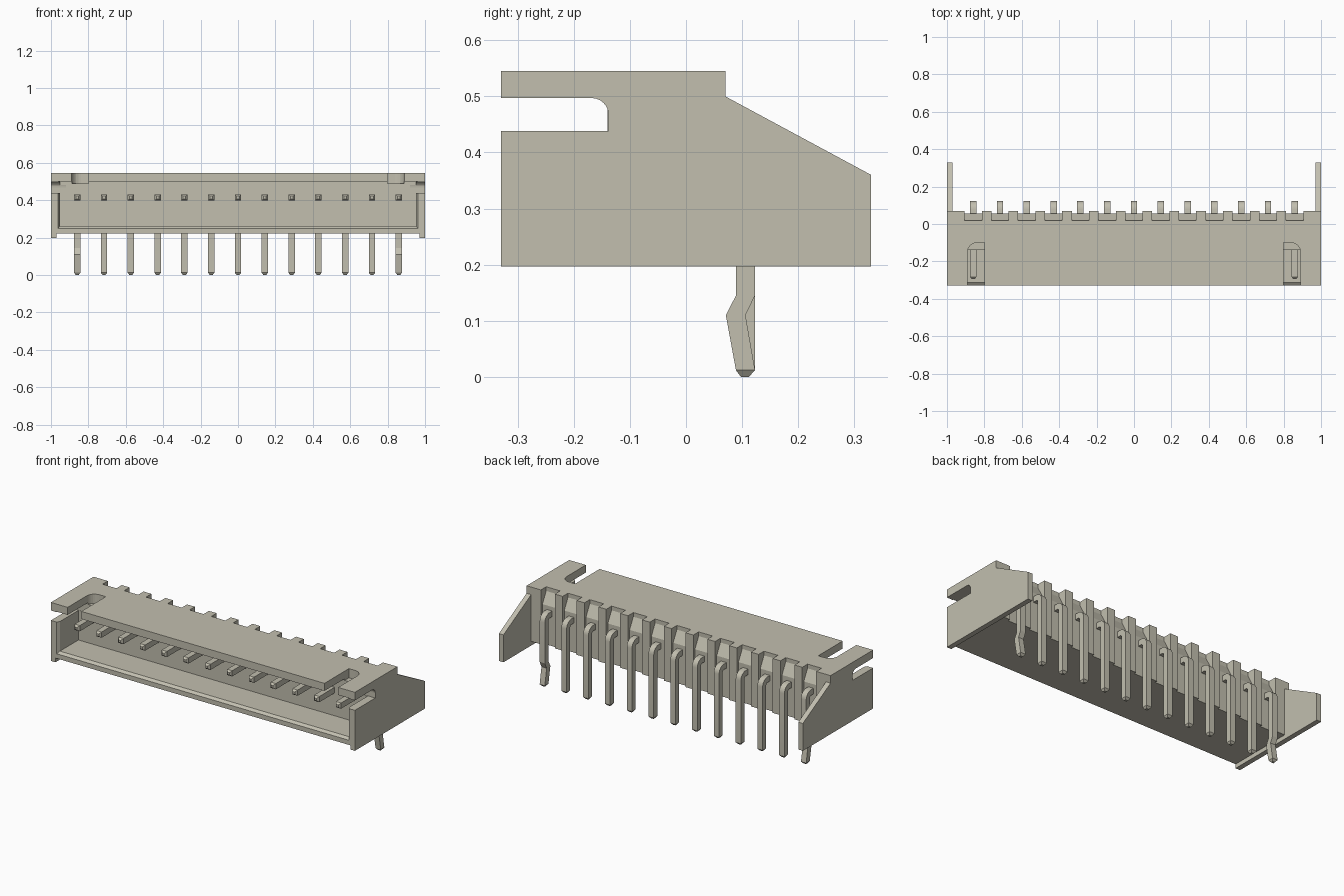
import bpy, bmesh, math
from mathutils import Vector

cube = bpy.data.objects.get("Cube")
if cube:
    bpy.data.objects.remove(cube, do_unlink=True)

# Single warm grey material
grey = bpy.data.materials.new("warm_grey")
grey.use_nodes = True
COLOUR = (0.54, 0.52, 0.43, 1)
grey.diffuse_color = COLOUR
grey.node_tree.nodes["Principled BSDF"].inputs["Base Color"].default_value = COLOUR


def loft(name, rings):
    """Closed solid through matching rings of points."""
    bm = bmesh.new()
    rows = [[bm.verts.new(p) for p in ring] for ring in rings]
    n = len(rows[0])
    for a, b in zip(rows, rows[1:]):
        for i in range(n):
            j = (i + 1) % n
            bm.faces.new((a[i], a[j], b[j], b[i]))
    bm.faces.new(rows[0][::-1])
    bm.faces.new(rows[-1])
    bmesh.ops.recalc_face_normals(bm, faces=bm.faces)
    mesh = bpy.data.meshes.new(name)
    bm.to_mesh(mesh)
    bm.free()
    mesh.materials.append(grey)
    obj = bpy.data.objects.new(name, mesh)
    bpy.context.collection.objects.link(obj)
    return obj


def side_prism(name, profile, x0, x1):
    return loft(name, [[(x, y, z) for y, z in profile] for x in (x0, x1)])


def box(name, x0, x1, y0, y1, z0, z1):
    return side_prism(name, [(y0, z0), (y1, z0), (y1, z1), (y0, z1)], x0, x1)


def arc(cx, cy, r, start, end, steps=6):
    angles = [math.radians(start + (end - start) * i / steps) for i in range(steps + 1)]
    return [(cx + r * math.cos(a), cy + r * math.sin(a)) for a in angles]


def combine(target, tool, operation):
    mod = target.modifiers.new("combine", "BOOLEAN")
    mod.operation, mod.object, mod.solver = operation, tool, "EXACT"
    bpy.context.view_layer.objects.active = target
    bpy.ops.object.modifier_apply(modifier=mod.name)
    bpy.data.objects.remove(tool, do_unlink=True)


PINS = [0.1433 * i for i in range(-6, 7)]
FRONT, BACK, TOP, BASE = -0.33, 0.07, 0.545, 0.222
CAVITY_BACK = -0.14

# Housing block with full-length side plates
housing = box("housing", -0.98, 0.98, FRONT, BACK, BASE, TOP)
plate = [(FRONT, 0.197), (0.33, 0.197), (0.33, 0.36), (BACK, 0.5), (BACK, TOP), (FRONT, TOP)]
for s in (-1, 1):
    combine(housing, side_prism("side_plate", plate, s * 0.97, s), "UNION")

# Front cavity with a chamfered lip
def opening(y, x, z):
    return [(-x, y, z), (x, y, z), (x, y, 0.5), (-x, y, 0.5)]

cavity = loft("cavity_cutter", [opening(FRONT - 0.01, 0.968, 0.242), opening(-0.314, 0.952, 0.262),
                                opening(CAVITY_BACK, 0.952, 0.262)])
combine(housing, cavity, "DIFFERENCE")

# Side latch slots and top keying slots, mirrored
side_slot = [(-0.4, 0.438), (-0.138, 0.438)] + arc(-0.168, 0.467, 0.03, 0, 90) + [(-0.4, 0.497)]
for s in (-1, 1):
    combine(housing, side_prism("side_slot_cutter", side_slot, s * 0.92, s * 1.1), "DIFFERENCE")
    key = [(0.8, -0.4), (0.89, -0.4)] + arc(0.84, -0.15, 0.05, 0, 90) + [(0.8, -0.1)]
    rings = [[(s * x, y, z) for x, y in key] for z in (0.49, 0.6)]
    combine(housing, loft("key_slot_cutter", rings), "DIFFERENCE")

# Rear notches with a sloping upper face, one behind each pin
notch = [(0.055, 0.15), (0.055, 0.455), (0.02, 0.52), (0.02, 0.6), (0.1, 0.6), (0.1, 0.15)]
for x in PINS:
    combine(housing, side_prism("notch_cutter", notch, x - 0.046, x + 0.046), "DIFFERENCE")


# Bent square pins: each station is outer (y, z), inner (y, z), half width
def pin(name, x, kinked):
    w = 0.017
    stations = [((-0.295, 0.421), (-0.295, 0.407), 0.007), ((-0.283, 0.431), (-0.283, 0.397), w)]
    outer = arc(0.078, 0.386, 0.045, 90, 0)
    inner = arc(0.078, 0.386, 0.011, 90, 0)
    stations += [(o, i, w) for o, i in zip(outer, inner)]
    if kinked:
        stations += [((0.123, 0.145), (0.089, 0.145), w), ((0.106, 0.11), (0.071, 0.11), w)]
    stations += [((0.123, 0.012), (0.089, 0.012), w), ((0.112, 0), (0.098, 0), 0.008)]
    rings = [[(x - h, *o), (x + h, *o), (x + h, *i), (x - h, *i)] for o, i, h in stations]
    return loft(name, rings)


for n, x in enumerate(PINS):
    obj = pin(f"pin_{n + 1}", x, n in (0, len(PINS) - 1))
    bpy.ops.object.select_all(action="DESELECT")
    obj.select_set(True)
    bpy.context.view_layer.objects.active = obj
    bpy.ops.object.shade_smooth_by_angle(angle=math.radians(20))
